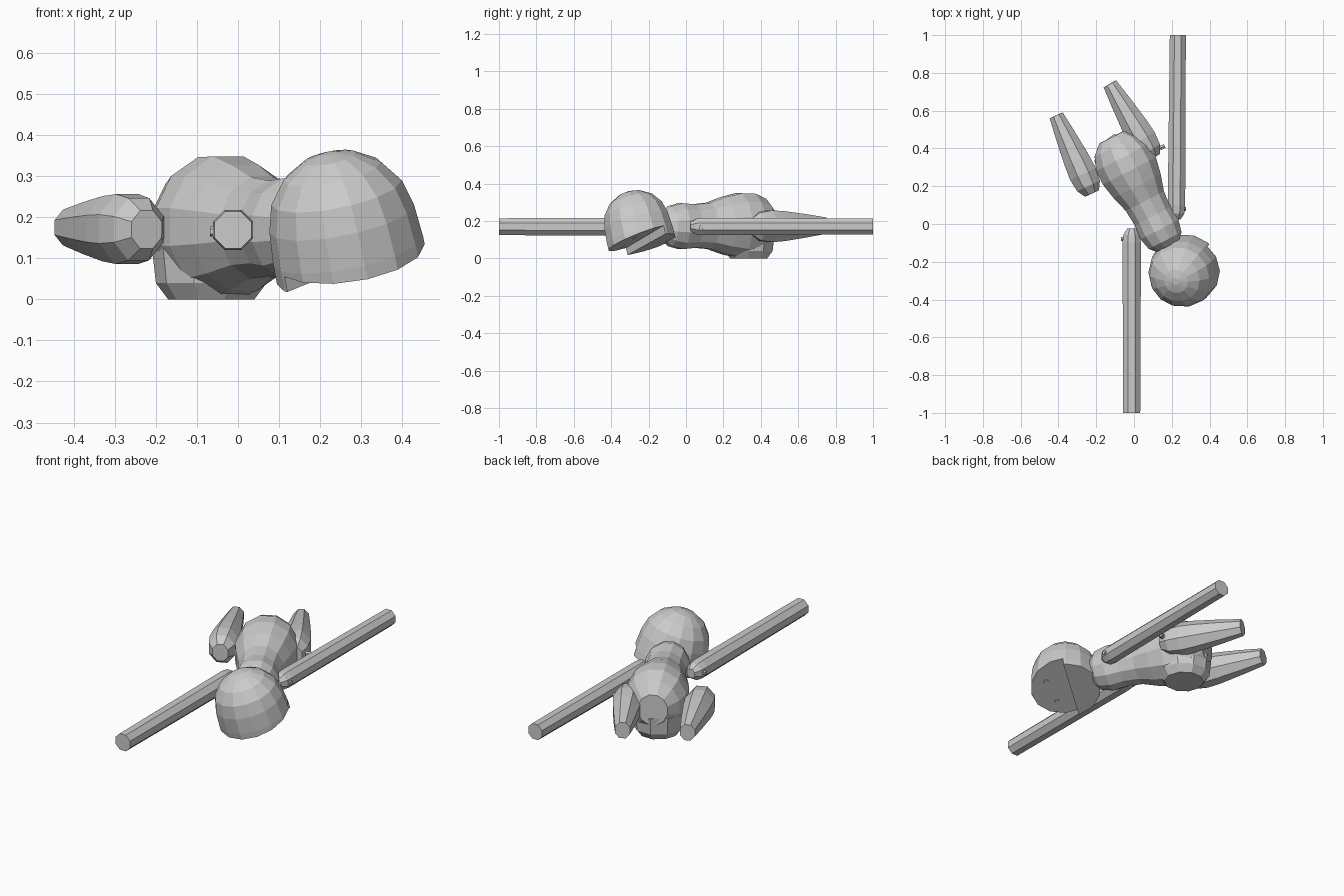
import bpy, bmesh, math
from mathutils import Vector

if "Cube" in bpy.data.objects:
    bpy.data.objects.remove(bpy.data.objects["Cube"])


def ring_mesh(origin, axis, profile, sides, squash=1.0):
    """Turned solid: profile is (distance along axis, radius); squash scales sideways."""
    bm = bmesh.new()
    axis = Vector(axis).normalized()
    ref = Vector((1, 0, 0)) if abs(axis.z) > 0.7 else Vector((0, 0, 1))
    u = axis.cross(ref).normalized()
    v = axis.cross(u)
    rings = []
    for t, r in profile:
        c = Vector(origin) + axis * t
        rings.append([bm.verts.new(c + u * (r * squash * math.cos(a)) + v * (r * math.sin(a)))
                      for a in (2 * math.pi * (i + 0.5) / sides for i in range(sides))])
    for a, b in zip(rings, rings[1:]):
        for i in range(sides):
            j = (i + 1) % sides
            bm.faces.new((a[i], a[j], b[j], b[i]))
    bm.faces.new(rings[0][::-1])
    bm.faces.new(rings[-1])
    return bm


def cut(bm, point, normal, fill=True):
    """Remove everything on the normal side of the plane."""
    geom = bm.verts[:] + bm.edges[:] + bm.faces[:]
    res = bmesh.ops.bisect_plane(bm, geom=geom, plane_co=Vector(point),
                                 plane_no=Vector(normal).normalized(), clear_outer=True)
    if fill:
        edges = [e for e in res['geom_cut'] if isinstance(e, bmesh.types.BMEdge)]
        bmesh.ops.holes_fill(bm, edges=edges, sides=0)


def finish(name, bm):
    bmesh.ops.recalc_face_normals(bm, faces=bm.faces[:])
    mesh = bpy.data.meshes.new(name)
    bm.to_mesh(mesh)
    bm.free()
    obj = bpy.data.objects.new(name, mesh)
    bpy.context.collection.objects.link(obj)
    return obj


def turned(name, origin, axis, profile, sides, squash=1.0):
    return finish(name, ring_mesh(origin, axis, profile, sides, squash))


# torso: pear shape from the shoulders to the hips
body_dir = Vector((-0.457, 0.89, 0.012))
torso = [(-0.115, 0.07), (-0.075, 0.11), (-0.01, 0.127), (0.07, 0.12), (0.16, 0.128),
         (0.25, 0.158), (0.34, 0.178), (0.42, 0.175), (0.49, 0.145), (0.54, 0.085)]
bm = ring_mesh((0.13, -0.02, 0.172), body_dir, torso, 12, 0.92)
cut(bm, (0, 0, 0.005), (0, 0, -1))
finish("torso", bm)

# flat patch the hips rest on
turned("belly_patch", (-0.065, 0.335, 0), (0, 0, 1), [(0, 0.105), (0.04, 0.135), (0.13, 0.145)], 10)

# neck
turned("neck", (0.15, -0.06, 0.175), (0.35, -0.9, 0), [(0, 0.05), (0.12, 0.045)], 8)

# head: dome over a short drum, cut by two stepped planes underneath
head_c = Vector((0.255, -0.262, 0.185))
head_axis = Vector((-0.2, -0.25, 1)).normalized()
R = 0.18
dome = [(-0.3, 0.187), (-0.07, 0.186)]
dome += [(R * math.sin(math.radians(a)), R * math.cos(math.radians(a)))
         for a in (4, 26, 48, 69, 84)]
chord_p = Vector((0.13, -0.305, 0.022))
step_n = Vector((0.28, 0.205, 0.113)).cross(head_axis)

jaw = ring_mesh(head_c, head_axis, dome, 14)
cut(jaw, chord_p, (0.2, 0.28, -1))
cut(jaw, chord_p, step_n)
finish("head_lower", jaw)

face = ring_mesh(head_c, head_axis, dome, 14)
cut(face, (0.235, -0.42, 0.035), (0.15, 0.39, -1))
cut(face, chord_p, -step_n, fill=False)
finish("head_upper", face)

# eyes on the recessed half of the face
for s in (-1, 1):
    x, y = 0.31 + 0.065 * s, -0.31 + 0.032 * s
    z = 0.035 + 0.15 * (x - 0.235) + 0.39 * (y + 0.42)
    turned("eye", (x, y, z), (0.15, 0.39, -1), [(-0.01, 0.014), (0.006, 0.012)], 6)

# arms: long straight rods with rounded shoulder ends
arm = [(0, 0.046), (0.9, 0.05), (0.945, 0.045), (0.975, 0.025)]
turned("arm_back", (0.232, 1.0, 0.17), (-0.008, -1, 0), arm, 8)
turned("arm_front", (-0.012, -1.0, 0.169), (0.0, 1, 0), [(t, r * 1.06) for t, r in arm], 8)

# legs: tapered, thick at the hip and narrow at the foot
leg = [(0, 0.047), (0.13, 0.068), (0.26, 0.086), (0.34, 0.092), (0.41, 0.082), (0.455, 0.05)]
turned("leg_left", (-0.412, 0.575, 0.175), (0.19, -0.415, -0.005), leg, 8, 0.88)
turned("leg_right", (-0.128, 0.742, 0.175), (0.235, -0.4, -0.005), leg, 8, 0.88)

# small joint pins
for p, d in (((0.268, 0.08, 0.165), (1, 0, 0)), ((-0.06, -0.08, 0.165), (-1, 0, 0)),
             ((-0.285, 0.235, 0.17), (-1, -0.4, 0)), ((0.155, 0.41, 0.17), (1, 0.5, 0))):
    turned("joint_pin", p, d, [(-0.02, 0.014), (0.008, 0.012)], 6)
